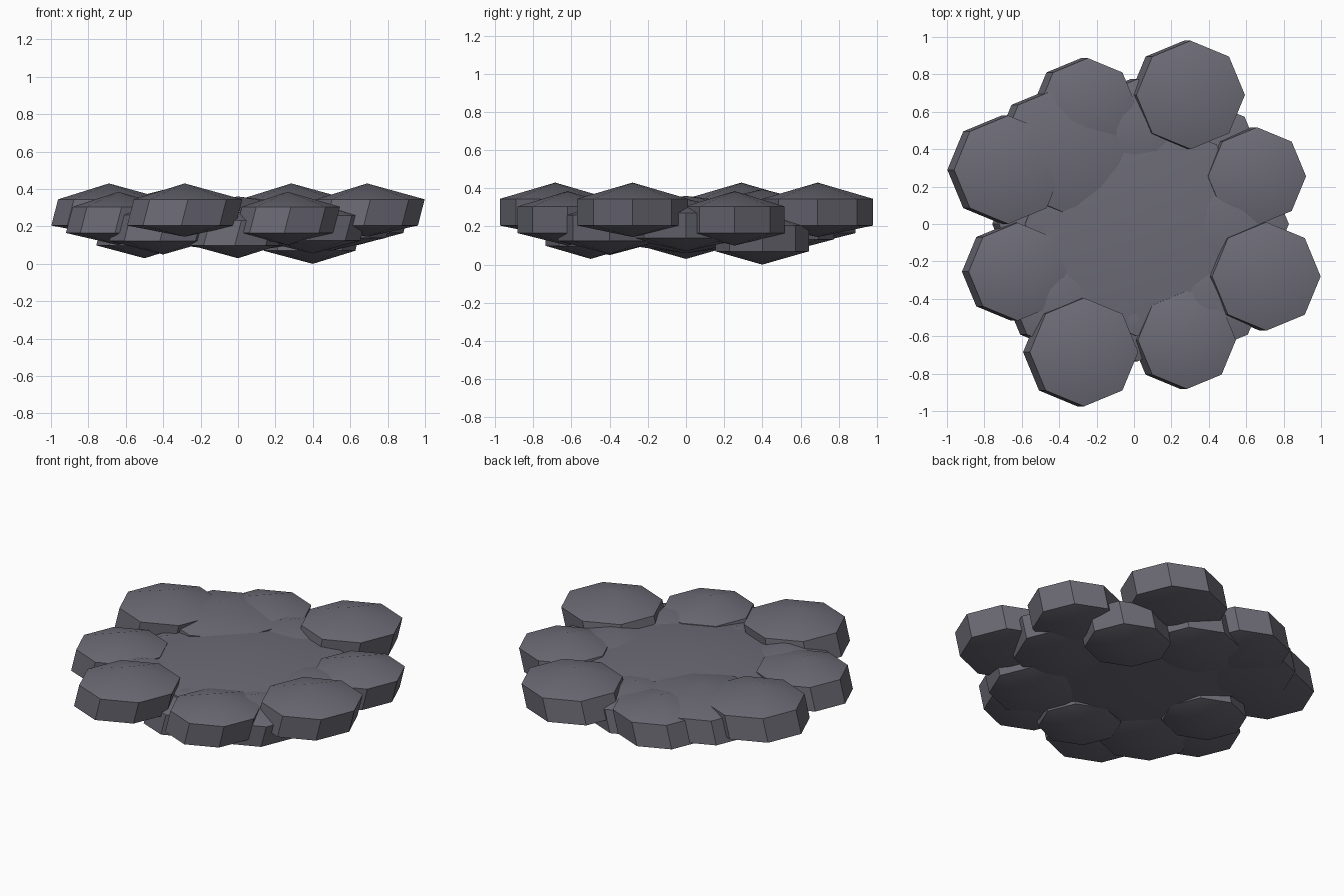
import bpy, bmesh, math

if "Cube" in bpy.data.objects:
    bpy.data.objects.remove(bpy.data.objects["Cube"])

stone_mat = bpy.data.materials.new("slate grey")
stone_mat.diffuse_color = (0.15, 0.147, 0.18, 1)
stone_mat.use_nodes = True
stone_mat.node_tree.nodes["Principled BSDF"].inputs["Base Color"].default_value = stone_mat.diffuse_color


def stone(name, x, y, r, bottom, low_rim, high_rim, top, lean=0.02):
    """Eight-sided flat stone: two rims, a shallow cone above and below."""
    bm = bmesh.new()
    rings = []
    for z, shift in ((low_rim, -lean), (high_rim, lean)):
        rings.append([bm.verts.new((x + shift * 0.9 + r * math.cos(i * math.pi / 4),
                                    y + r * math.sin(i * math.pi / 4), z))
                      for i in range(8)])
    base = bm.verts.new((x, y, bottom))
    peak = bm.verts.new((x, y, top))
    lo, hi = rings
    for i in range(8):
        j = (i + 1) % 8
        bm.faces.new((lo[i], lo[j], hi[j], hi[i]))
        bm.faces.new((hi[i], hi[j], peak))
        bm.faces.new((lo[j], lo[i], base))
    bmesh.ops.recalc_face_normals(bm, faces=bm.faces)
    mesh = bpy.data.meshes.new(name)
    bm.to_mesh(mesh)
    bm.free()
    mesh.materials.append(stone_mat)
    ob = bpy.data.objects.new(name, mesh)
    bpy.context.collection.objects.link(ob)
    bpy.ops.object.select_all(action='DESELECT')
    ob.select_set(True)
    bpy.context.view_layer.objects.active = ob
    bpy.ops.object.shade_smooth_by_angle(angle=math.radians(30))


# wide middle slab
stone("centre_stone", 0, 0, 0.6, 0.06, 0.14, 0.285, 0.36)

# raised outer ring: four large and four medium stones, alternating
for x, y in ((0.285, 0.69), (-0.69, 0.29), (-0.285, -0.685), (0.69, -0.28)):
    stone("large_rim_stone", x, y, 0.29, 0.145, 0.205, 0.345, 0.43)
for x, y in ((-0.265, 0.625), (-0.64, -0.255), (0.265, -0.62), (0.64, 0.255)):
    stone("medium_rim_stone", x, y, 0.262, 0.10, 0.165, 0.305, 0.385)

# lower ring of supporting stones: x, y, radius, bottom height, total height
for x, y, r, b, h in ((-0.5, 0, 0.24, 0.03, 0.275), (0, -0.5, 0.235, 0.03, 0.275),
                      (0.5, 0, 0.31, 0.07, 0.275), (0, 0.5, 0.275, 0.06, 0.29),
                      (0.4, 0.4, 0.245, 0.0, 0.28), (0.4, -0.4, 0.27, 0.055, 0.28),
                      (-0.4, -0.4, 0.27, 0.05, 0.29), (-0.4, 0.4, 0.335, 0.10, 0.295)):
    stone("lower_stone", x, y, r, b, b + h * 0.25, b + h * 0.73, b + h)
